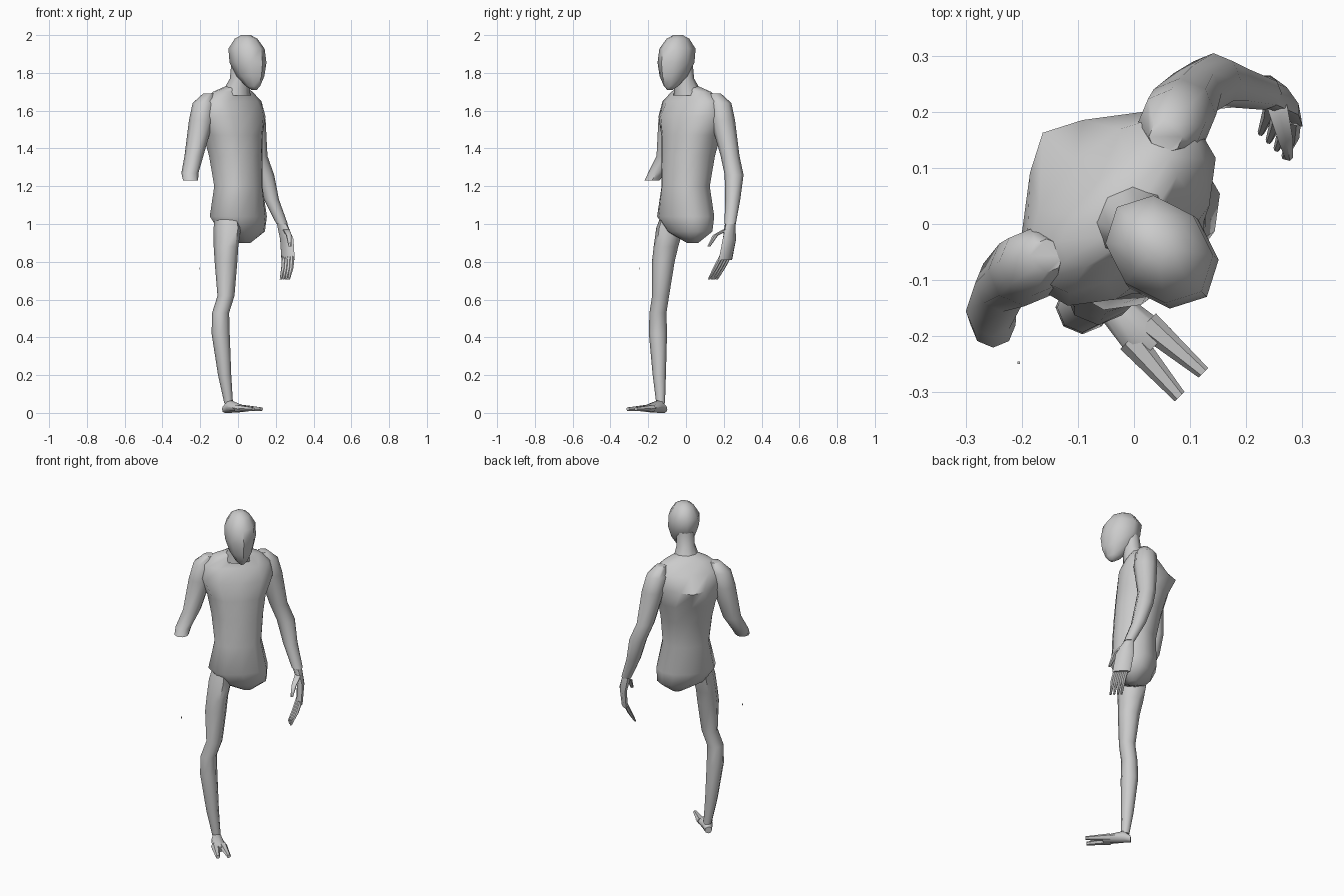
import bpy, bmesh
from math import sin, cos, pi, copysign, radians

if "Cube" in bpy.data.objects:
    bpy.data.objects.remove(bpy.data.objects["Cube"])

grey = (0.6, 0.6, 0.6, 1)
clay = bpy.data.materials.new("grey_clay")
clay.use_nodes = True
clay.diffuse_color = grey
clay.node_tree.nodes["Principled BSDF"].inputs["Base Color"].default_value = grey


def squared(value, power):
    """Push a circle coordinate towards a box (high power) or a diamond (low power)."""
    return copysign(abs(value) ** (2 / power), value)


def make_ring(bm, row, sides, lying, front_power, back_power):
    """Add one cross-section given as side, forward, height, half width and optional half depth."""
    side, forward, height, wide, *rest = row
    deep = rest[0] if rest else wide
    ring = []
    for step in range(sides):
        angle = 2 * pi * step / sides
        power = back_power(height) if sin(angle) < 0 else front_power
        across = side + wide * squared(cos(angle), power)
        offset = deep * squared(sin(angle), power)
        if lying:
            place = (across, -forward, height + offset)
        else:
            place = (across, -forward - offset, height)
        ring.append(bm.verts.new(place))
    return ring


def loft(name, rows, sides=8, lying=False, front_power=2, back_power=lambda height: 2):
    """Skin a closed tube through upright rings, or through lying rings for the foot."""
    bm = bmesh.new()
    rings = [make_ring(bm, row, sides, lying, front_power, back_power) for row in rows]
    for lower, upper in zip(rings, rings[1:]):
        for this in range(sides):
            after = (this + 1) % sides
            bm.faces.new((lower[this], lower[after], upper[after], upper[this]))
    for cap in (rings[0], rings[-1]):
        bm.faces.new(cap)
    bmesh.ops.recalc_face_normals(bm, faces=bm.faces)
    mesh = bpy.data.meshes.new(name)
    bm.to_mesh(mesh)
    bm.free()
    mesh.materials.append(clay)
    part = bpy.data.objects.new(name, mesh)
    bpy.context.collection.objects.link(part)
    part.rotation_euler.z = pi / 4  # the figure stands turned
    bpy.ops.object.select_all(action="DESELECT")
    part.select_set(True)
    bpy.context.view_layer.objects.active = part
    bpy.ops.object.shade_smooth_by_angle(angle=radians(50))


def head_ring(angle):
    """Cross-section of an egg that narrows and moves forward towards the chin."""
    chin = (1 - cos(angle)) / 2
    wide = 0.11 * max(sin(angle), 0.2) * (1 - chin * 0.42)
    return (0, 0.06 + 0.06 * chin ** 2, 1.855 + 0.145 * cos(angle), wide, wide * 1.25)


# Head and neck
loft("head", [head_ring(pi * level / 6) for level in range(7)])
loft("neck", [(0, 0.02, 1.85, 0.05), (0, 0.01, 1.77, 0.05), (0, -0.02, 1.68, 0.08)])


# Torso with sloping shoulders, a pointed upper back and a rounded left hip
def back_shape(height):
    return 1.2 if 1.5 < height < 1.6 else 2.2


loft("torso", [
    (0, -0.02, 1.73, 0.05),
    (0, -0.04, 1.7, 0.13, 0.06),
    (0, -0.05, 1.65, 0.19, 0.1),
    (0, -0.07, 1.57, 0.21, 0.16),
    (0, -0.04, 1.47, 0.165, 0.14),
    (0, -0.02, 1.36, 0.145, 0.13),
    (0, 0, 1.2, 0.13, 0.12),
    (0, 0, 1.04, 0.165, 0.125),
    (0.03, 0, 0.96, 0.13, 0.1),
    (0.05, 0, 0.9, 0.03),
], sides=12, front_power=2.4, back_power=back_shape)

# Arms: a shared upper arm, whole on the left and cut at the elbow on the right
upper_arm = [
    (0.15, -0.07, 1.69, 0.03),
    (0.175, -0.08, 1.64, 0.06),
    (0.195, -0.08, 1.55, 0.065),
    (0.24, -0.09, 1.36, 0.05),
]
loft("left_arm", upper_arm + [
    (0.28, -0.08, 1.26, 0.05),
    (0.3, -0.05, 1.13, 0.04),
    (0.33, 0, 1, 0.03),
])
mirrored_arm = [(-side, *rest) for side, *rest in upper_arm]
loft("right_arm_stump", mirrored_arm + [
    (-0.29, -0.07, 1.27, 0.045),
    (-0.305, -0.05, 1.23, 0.04),
])

# Left hand with the fingers curling inwards
loft("left_palm", [
    (0.33, 0, 1, 0.025, 0.03),
    (0.345, 0.02, 0.92, 0.02, 0.05),
    (0.335, 0.04, 0.81, 0.015, 0.05),
])
for index, finger in enumerate(("little", "ring", "middle", "fore")):
    spread = 0.02 * index
    loft("left_" + finger + "_finger", [
        (0.335, spread + 0.01, 0.83, 0.012),
        (0.31, spread + 0.03, 0.77, 0.012),
        (0.275, spread + 0.045, 0.705, 0.006),
    ], sides=6)
loft("left_thumb", [
    (0.33, 0.03, 0.97, 0.02),
    (0.3, 0.08, 0.94, 0.015),
    (0.28, 0.11, 0.88, 0.008),
], sides=6)

# Right leg, its top buried in the hip
loft("right_leg", [
    (-0.09, 0, 1.08, 0.04, 0.07),
    (-0.1, 0.02, 0.98, 0.065, 0.08),
    (-0.12, 0.03, 0.88, 0.06, 0.07),
    (-0.13, 0.04, 0.8, 0.06),
    (-0.14, 0.05, 0.62, 0.045),
    (-0.17, 0.04, 0.53, 0.045),
    (-0.17, 0.04, 0.42, 0.048),
    (-0.15, 0.05, 0.2, 0.035),
    (-0.13, 0.06, 0.05, 0.023),
])

# Right foot, split into two toes
loft("right_foot", [
    (-0.13, 0.03, 0.02, 0.02),
    (-0.13, 0.07, 0.035, 0.03, 0.035),
    (-0.13, 0.18, 0.02, 0.045, 0.015),
], lying=True)
for toe, turn in (("outer", -1), ("inner", 1)):
    loft("right_" + toe + "_toe", [
        (-0.13 + turn * 0.02, 0.14, 0.025, 0.025, 0.02),
        (-0.13 + turn * 0.03, 0.275, 0.02, 0.012, 0.01),
    ], sides=6, lying=True)

# Tiny loose fragment beside the leg
loft("loose_chip", [(-0.32, 0.03, height, 0.003) for height in (0.76, 0.77)], sides=4)
